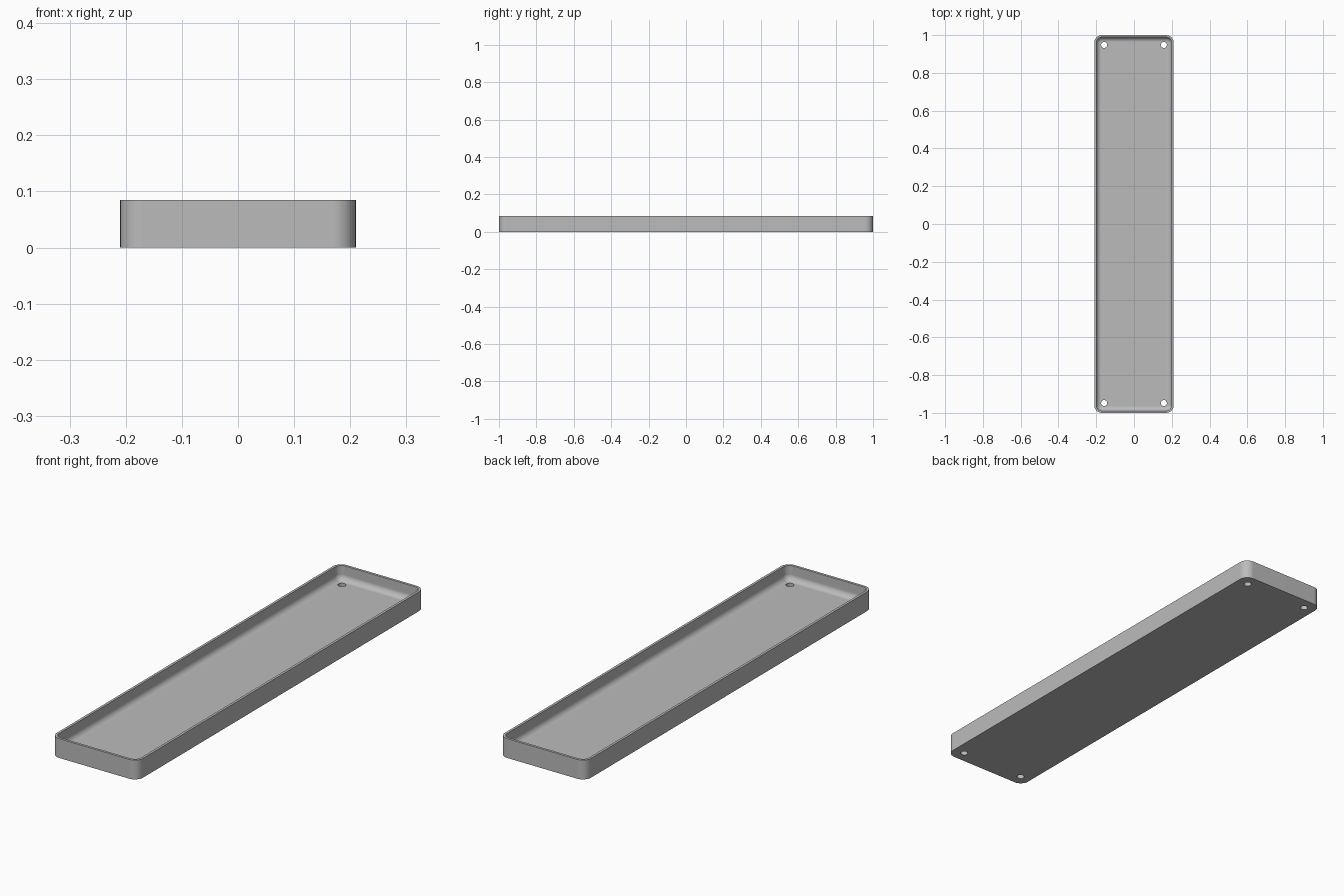
import bpy, bmesh, math
from mathutils import Matrix

if "Cube" in bpy.data.objects:
    bpy.data.objects.remove(bpy.data.objects["Cube"])

HALF_X, HALF_Y, HEIGHT = 0.21, 1.0, 0.085
CORNER, WALL, FLOOR, FILLET = 0.04, 0.011, 0.021, 0.025
HOLE_X, HOLE_Y, HOLE_R = 0.158, 0.948, 0.016
STEPS = 10

grey = bpy.data.materials.new("plain grey")
grey.use_nodes = True
color = (0.5, 0.5, 0.5, 1)
grey.diffuse_color = color
grey.node_tree.nodes["Principled BSDF"].inputs["Base Color"].default_value = color


def make_object(name, bm):
    bmesh.ops.recalc_face_normals(bm, faces=bm.faces)
    mesh = bpy.data.meshes.new(name)
    bm.to_mesh(mesh)
    bm.free()
    obj = bpy.data.objects.new(name, mesh)
    bpy.context.collection.objects.link(obj)
    return obj


def rounded_ring(bm, inset, z):
    """Rounded rectangle of vertices, moved inward by inset."""
    ring = []
    radius = CORNER - inset
    for i, (sx, sy) in enumerate([(1, 1), (-1, 1), (-1, -1), (1, -1)]):
        for k in range(STEPS + 1):
            a = math.pi / 2 * (i + k / STEPS)
            ring.append(bm.verts.new((sx * (HALF_X - CORNER) + radius * math.cos(a),
                                      sy * (HALF_Y - CORNER) + radius * math.sin(a), z)))
    return ring


# Tray section: outer wall, rim, inner wall, then a rounded cove to the floor
section = [(0, 0), (0, HEIGHT), (WALL, HEIGHT)]
for k in range(STEPS + 1):
    a = math.pi / 2 * k / STEPS
    section.append((WALL + FILLET * (1 - math.cos(a)), FLOOR + FILLET * (1 - math.sin(a))))

bm = bmesh.new()
rings = [rounded_ring(bm, inset, z) for inset, z in section]
for a, b in zip(rings, rings[1:]):
    for i in range(len(a)):
        j = (i + 1) % len(a)
        bm.faces.new((a[i], a[j], b[j], b[i]))
bm.faces.new(rings[0])
bm.faces.new(rings[-1])
tray = make_object("tray", bm)
tray.data.materials.append(grey)

# Screw holes through the floor near the corners
bm = bmesh.new()
for sx in (-1, 1):
    for sy in (-1, 1):
        bmesh.ops.create_cone(bm, cap_ends=True, segments=32, radius1=HOLE_R, radius2=HOLE_R,
                              depth=0.2, matrix=Matrix.Translation((sx * HOLE_X, sy * HOLE_Y, 0)))
cutter = make_object("hole_cutter", bm)
cutter.hide_render = True
cutter.data.materials.append(grey)

bpy.ops.object.select_all(action="DESELECT")
tray.select_set(True)
bpy.context.view_layer.objects.active = tray
cut = tray.modifiers.new("holes", "BOOLEAN")
cut.object = cutter
cut.operation = "DIFFERENCE"
cut.solver = "EXACT"
bpy.ops.object.modifier_apply(modifier=cut.name)
bpy.data.objects.remove(cutter)

# Smooth curves, crisp rim and evenly shaded flats
bpy.ops.object.shade_smooth_by_angle(angle=math.radians(35))
normals = tray.modifiers.new("even_shading", "WEIGHTED_NORMAL")
normals.keep_sharp = True
